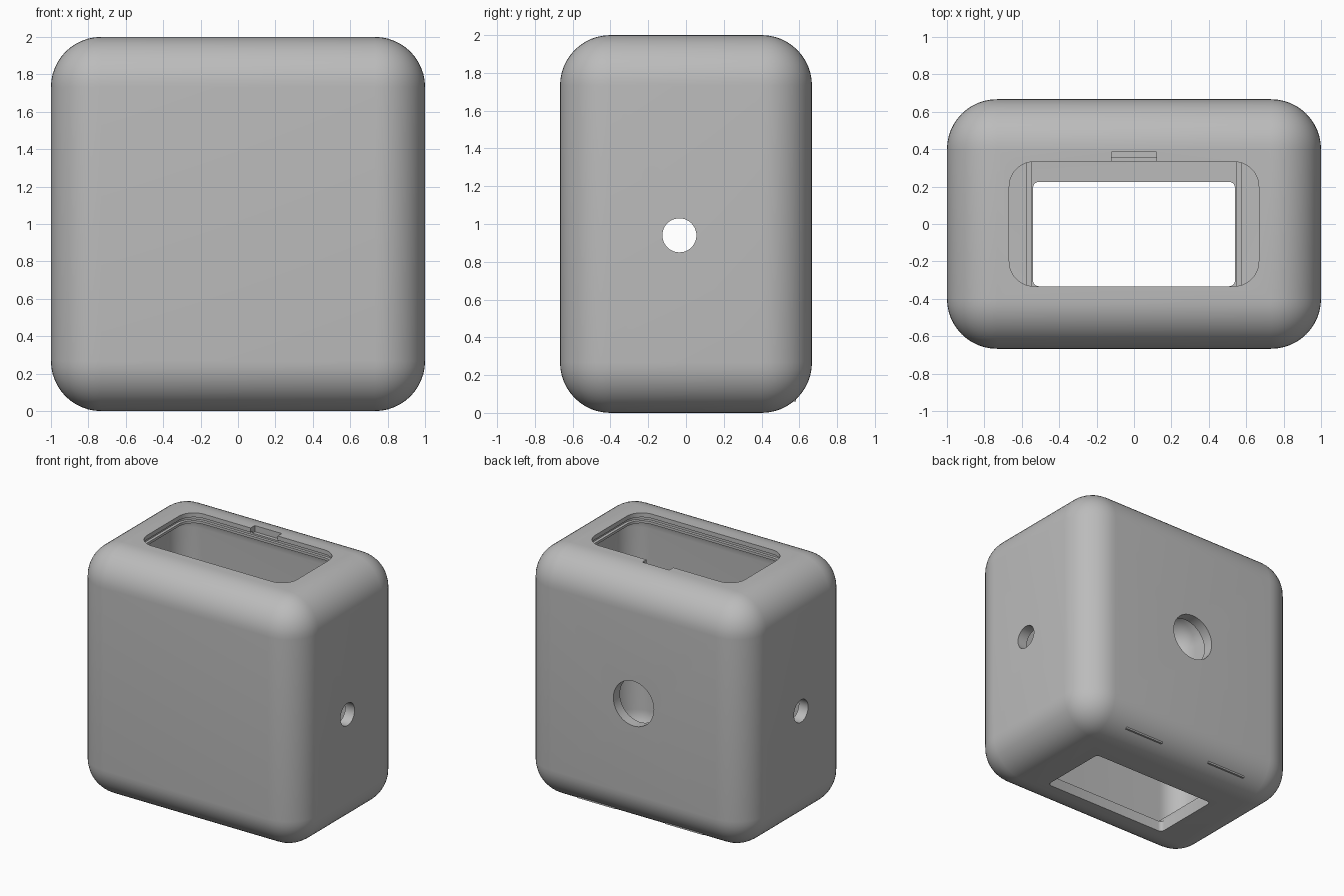
import bpy, bmesh
from mathutils import Matrix

cube = bpy.data.objects.get("Cube")
if cube:
    bpy.data.objects.remove(cube, do_unlink=True)

grey = bpy.data.materials.new("plain grey")
grey.use_nodes = True
colour = (0.5, 0.5, 0.5, 1)
grey.diffuse_color = colour
grey.node_tree.nodes["Principled BSDF"].inputs["Base Color"].default_value = colour


def finish(name, bm):
    mesh = bpy.data.meshes.new(name)
    bm.to_mesh(mesh)
    bm.free()
    mesh.materials.append(grey)
    obj = bpy.data.objects.new(name, mesh)
    bpy.context.collection.objects.link(obj)
    return obj


def block(name, low, high, radius=0, upright_only=False, segments=12):
    """Box between two corners, rounded on all or only on upright edges."""
    bm = bmesh.new()
    bmesh.ops.create_cube(bm, size=1)
    for v in bm.verts:
        v.co = [(a + b) / 2 + c * (b - a) for a, b, c in zip(low, high, v.co)]
    if radius:
        edges = [e for e in bm.edges if not upright_only
                 or abs(e.verts[0].co.z - e.verts[1].co.z) > 0.001]
        bmesh.ops.bevel(bm, geom=edges, offset=radius, segments=segments,
                        profile=0.5, affect='EDGES', clamp_overlap=True)
    return finish(name, bm)


def drill(name, centre, radius, depth, axis):
    bm = bmesh.new()
    turn = Matrix.Rotation(1.5707963, 4, axis)
    bmesh.ops.create_cone(bm, cap_ends=True, segments=48, radius1=radius,
                          radius2=radius, depth=depth,
                          matrix=Matrix.Translation(centre) @ turn)
    return finish(name, bm)


def cut(target, cutter):
    cutter.hide_render = True
    mod = target.modifiers.new("cut", 'BOOLEAN')
    mod.operation, mod.solver, mod.object = 'DIFFERENCE', 'EXACT', cutter
    bpy.context.view_layer.update()
    graph = bpy.context.evaluated_depsgraph_get()
    mesh = bpy.data.meshes.new_from_object(target.evaluated_get(graph))
    target.modifiers.clear()
    target.data = mesh
    bpy.data.objects.remove(cutter, do_unlink=True)


# Rounded outer shell and its hollow
shell = block("housing_shell", (-1, -0.667, 0), (1, 0.667, 2), 0.267)
wall = 0.083
cut(shell, block("hollow", (wall - 1, wall - 0.667, wall),
                 (1 - wall, 0.667 - wall, 2 - wall), 0.183))

# Top opening, lid groove and finger notch
cut(shell, block("top_opening", (-0.667, -0.333, 1.8), (0.667, 0.333, 2.1), 0.133, True))
cut(shell, block("lid_groove", (-0.69, -0.356, 1.937), (0.69, 0.356, 1.965), 0.15, True))
cut(shell, block("finger_notch", (-0.12, 0.2, 1.95), (0.12, 0.385, 2.1)))

# Bottom opening
cut(shell, block("bottom_opening", (-0.54, -0.333, -0.1), (0.54, 0.225, 0.2), 0.03, True, 4))

# Round holes through the sides and the back
cut(shell, drill("side_holes", (0, -0.035, 0.94), 0.09, 2.4, 'Y'))
cut(shell, drill("back_hole", (0, 0.6, 1), 0.18, 0.5, 'X'))

bpy.ops.object.select_all(action='DESELECT')
bpy.context.view_layer.objects.active = shell
shell.select_set(True)
bpy.ops.object.shade_smooth_by_angle(angle=0.52)

# Tabs in the rear lower edge and rails beside the bottom opening
for side, word in ((1, "left"), (-1, "right")):
    def pair(a, b):
        return sorted((side * a, side * b))
    x0, x1 = pair(0.22, 0.56)
    block(word + "_rear_tab", (x0, 0.49, 0.06), (x1, 0.583, 0.15))
    x0, x1 = pair(0.545, 0.575)
    block(word + "_floor_rail", (x0, -0.45, 0.07), (x1, 0.45, 0.11))
